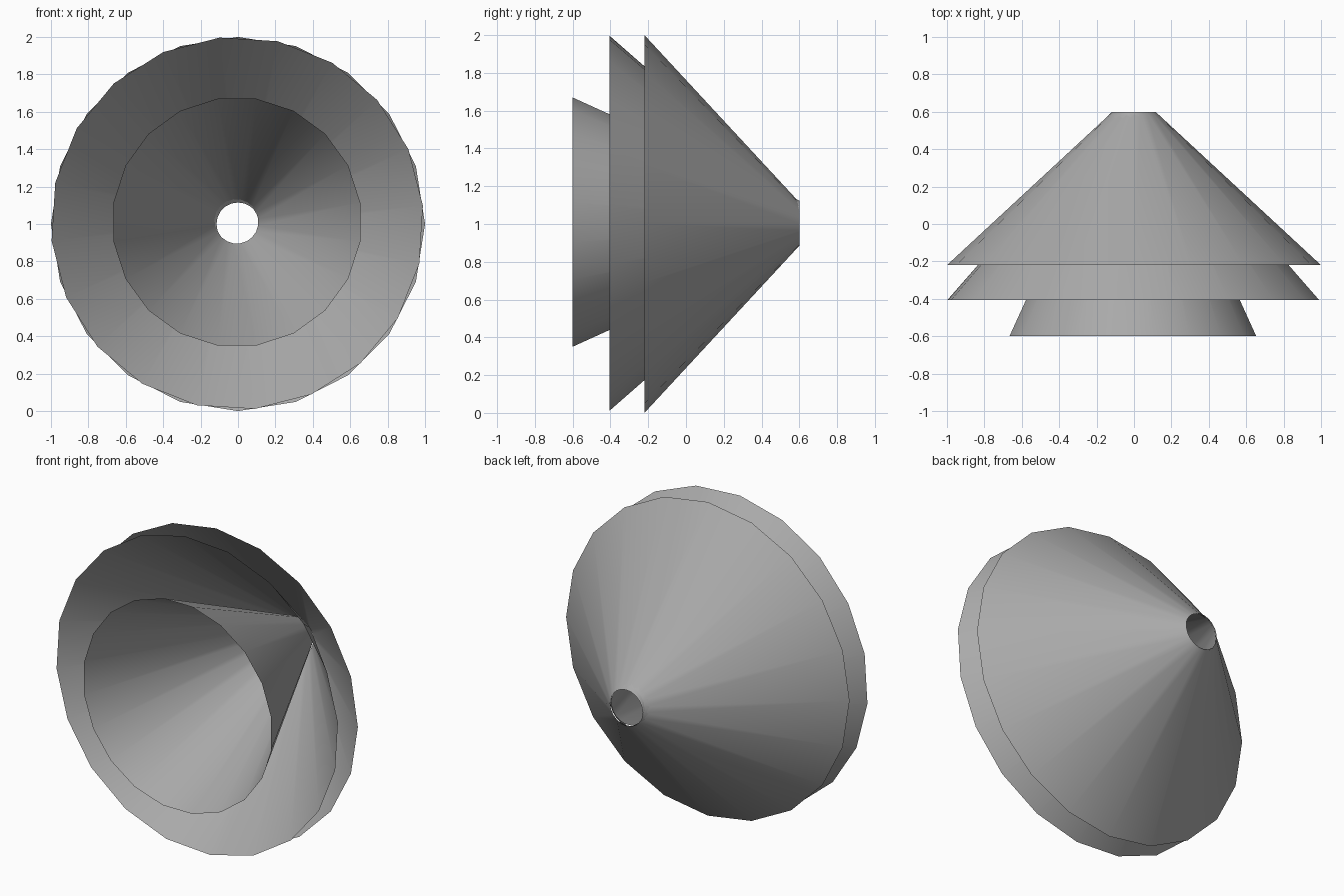
import bpy
import bmesh
import math
from mathutils import Matrix

cube = bpy.data.objects.get("Cube")
if cube:
    bpy.data.objects.remove(cube, do_unlink=True)

SIDES = 20
BACK_Y = 0.60
HOLE_RADIUS = 0.115

# One plain grey for every shell
grey = bpy.data.materials.new("plain_grey")
grey.use_nodes = True
colour = (0.40, 0.40, 0.40, 1.0)
grey.diffuse_color = colour
grey.node_tree.nodes["Principled BSDF"].inputs["Base Color"].default_value = colour


def cone_shell(name, rim_y, rim_radius, turn, centre):
    """Open thin cone, wide rim at the front and a small hole at the back."""
    bm = bmesh.new()
    rings = []
    for y, radius in ((rim_y, rim_radius), (BACK_Y, HOLE_RADIUS)):
        ring = bmesh.ops.create_circle(
            bm, segments=SIDES, radius=radius,
            matrix=Matrix.Translation((0, y, 0)) @ Matrix.Rotation(math.pi / 2, 4, "X"),
        )["verts"]
        rings.append([e for e in bm.edges if e.verts[0] in ring])
    bmesh.ops.bridge_loops(bm, edges=rings[0] + rings[1])

    # Turn about the long axis, counter-clockwise from the front
    bmesh.ops.rotate(bm, verts=bm.verts, matrix=Matrix.Rotation(-math.radians(turn), 3, "Y"))
    bmesh.ops.recalc_face_normals(bm, faces=bm.faces)
    if sum(f.normal.dot(f.calc_center_median() * 1.0) for f in bm.faces) < 0:
        bmesh.ops.reverse_faces(bm, faces=bm.faces)
    for face in bm.faces:
        face.smooth = True

    mesh = bpy.data.meshes.new(name)
    bm.to_mesh(mesh)
    bm.free()
    mesh.materials.append(grey)
    obj = bpy.data.objects.new(name, mesh)
    obj.location = (centre[0], 0, centre[1])
    bpy.context.collection.objects.link(obj)
    return obj


# Three nested shells sharing the small back opening
cone_shell("outer_cone", -0.22, 1.0, 0, (0, 1.0))
cone_shell("middle_cone", -0.405, 0.997, 5.4, (-0.004, 1.004))
cone_shell("inner_cone", -0.60, 0.668, 9, (-0.006, 1.01))
